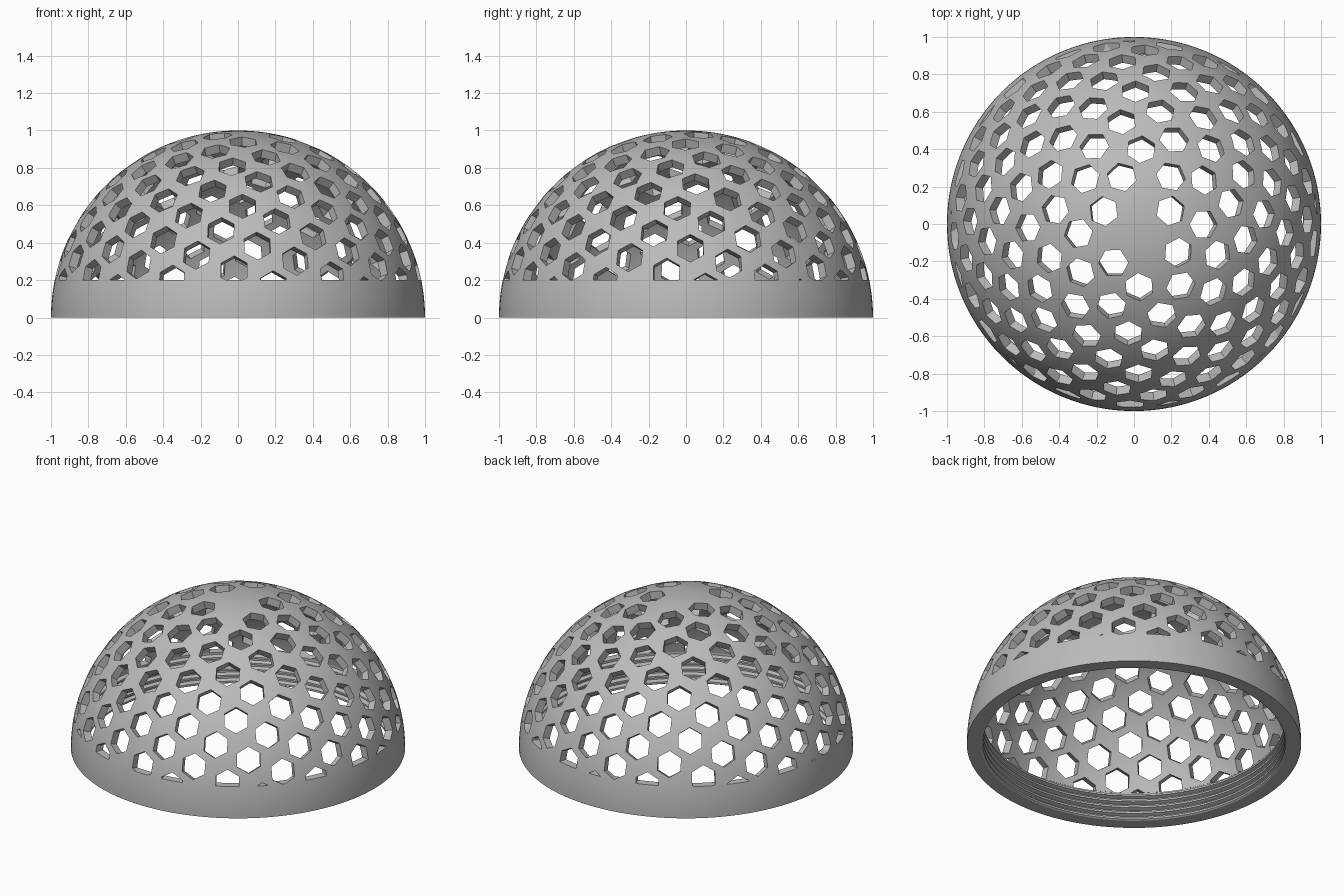
import bpy, bmesh, math
from mathutils import Vector, Matrix

if "Cube" in bpy.data.objects:
    bpy.data.objects.remove(bpy.data.objects["Cube"], do_unlink=True)

SEGMENTS = 128
BAND_TOP = 0.2
OUTER, INNER = 1.0, 0.95
HOLE_RADIUS = 0.08
HOLE_COUNT = 320                     # holes on the full sphere
GOLDEN = math.pi * (3 - math.sqrt(5))
PHASE = math.radians(72.2)

grey = bpy.data.materials.new("plain grey")
grey.use_nodes = True
colour = (0.5, 0.5, 0.5, 1)
grey.diffuse_color = colour
grey.node_tree.nodes["Principled BSDF"].inputs["Base Color"].default_value = colour


def make_object(name, bm):
    bmesh.ops.recalc_face_normals(bm, faces=bm.faces)
    mesh = bpy.data.meshes.new(name)
    bm.to_mesh(mesh)
    bm.free()
    mesh.materials.append(grey)
    obj = bpy.data.objects.new(name, mesh)
    bpy.context.collection.objects.link(obj)
    return obj


def revolve(name, profile, closed):
    """Spin a radius/height profile around z."""
    bm = bmesh.new()
    verts = [bm.verts.new((r, 0, z)) for r, z in profile]
    edges = [bm.edges.new(pair) for pair in zip(verts, verts[1:])]
    if closed:
        edges.append(bm.edges.new((verts[-1], verts[0])))
    bmesh.ops.spin(bm, geom=verts + edges, axis=(0, 0, 1), cent=(0, 0, 0),
                   angle=math.tau, steps=SEGMENTS, use_duplicate=False)
    bmesh.ops.remove_doubles(bm, verts=bm.verts, dist=0.0005)
    return make_object(name, bm)


def arc(radius, z_start, z_end, steps):
    a, b = math.asin(z_start / radius), math.asin(z_end / radius)
    angles = [a + (b - a) * i / steps for i in range(steps + 1)]
    return [(radius * math.cos(t), radius * math.sin(t)) for t in angles]


def activate(obj):
    bpy.ops.object.select_all(action='DESELECT')
    obj.select_set(True)
    bpy.context.view_layer.objects.active = obj


# Thin dome shell above the band
dome = revolve("perforated_dome",
               arc(OUTER, BAND_TOP, OUTER, 36) + arc(INNER, INNER, BAND_TOP, 36),
               closed=True)

# Solid band with an internal screw thread
thread = []
ridges = 5
pitch = BAND_TOP / ridges
for k in reversed(range(ridges)):
    z = k * pitch
    thread += [(0.93, z + pitch * 0.95), (0.93, z + pitch * 0.65),
               (0.905, z + pitch * 0.45), (0.905, z + pitch * 0.15)]
band = revolve("threaded_band",
               arc(OUTER, 0, BAND_TOP, 8) + [(0.93, BAND_TOP)] + thread + [(0.915, 0)],
               closed=True)

# Hexagonal prisms spread along a golden spiral
bm = bmesh.new()
for i in range(2, HOLE_COUNT // 2):
    z = 1 - (2 * i + 1) / HOLE_COUNT
    if z < BAND_TOP - HOLE_RADIUS:
        break
    turn = PHASE - GOLDEN * i
    matrix = (Matrix.Rotation(turn, 4, 'Z') @ Matrix.Rotation(math.acos(z), 4, 'Y')
              @ Matrix.Translation((0, 0, 0.97)))
    # A six-sided cone primitive starts with a corner on local y
    bmesh.ops.create_cone(bm, cap_ends=True, segments=6, radius1=HOLE_RADIUS,
                          radius2=HOLE_RADIUS, depth=0.16,
                          matrix=matrix @ Matrix.Rotation(math.pi / 2, 4, 'Z'))
cutter = make_object("hole_cutter", bm)
cutter.hide_render = True

# Cut the holes
cut = dome.modifiers.new("holes", 'BOOLEAN')
cut.operation = 'DIFFERENCE'
cut.solver = 'EXACT'
cut.object = cutter
activate(dome)
bpy.ops.object.modifier_apply(modifier=cut.name)
bpy.data.objects.remove(cutter, do_unlink=True)

for obj in (dome, band):
    activate(obj)
    bpy.ops.object.shade_smooth_by_angle(angle=math.radians(25))
